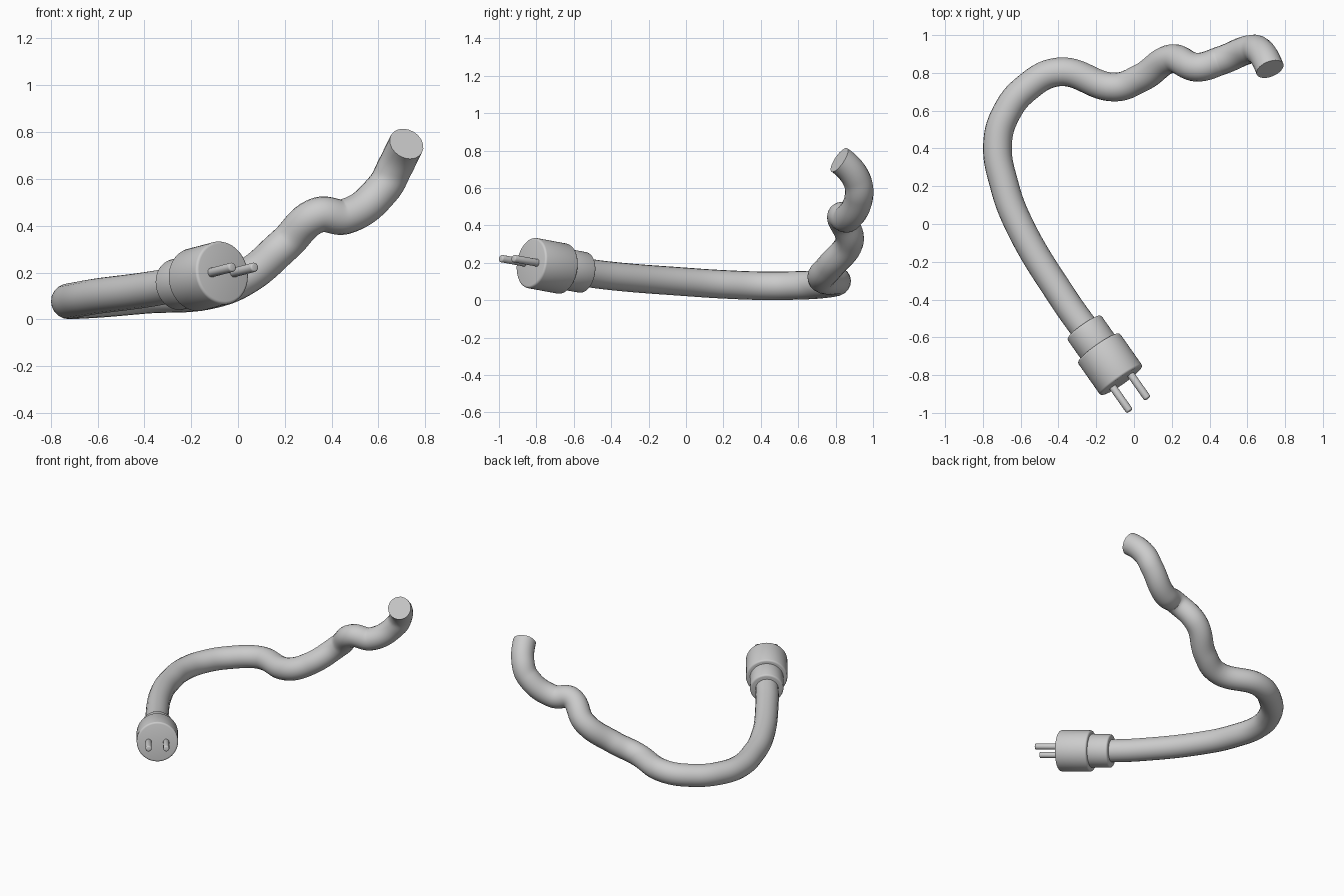
import bpy, bmesh, math
from mathutils import Matrix, Vector

if "Cube" in bpy.data.objects:
    bpy.data.objects.remove(bpy.data.objects["Cube"], do_unlink=True)

grey = bpy.data.materials.new("light_grey")
grey.use_nodes = True
colour = (0.6, 0.6, 0.6, 1)
grey.diffuse_color = colour
grey.node_tree.nodes["Principled BSDF"].inputs["Base Color"].default_value = colour

# Plug frame: local z runs out of the face, local x through both prongs
face_centre = Vector((-0.065, -0.83, 0.2))
axis = Vector((0.57, -0.81, 0.15)).normalized()
across = Vector((0.82, 0.577, 0)).normalized()
across = (across - axis * across.dot(axis)).normalized()
plug_frame = Matrix.Translation(face_centre) @ Matrix(
    (across, axis.cross(across), axis)).transposed().to_4x4()


def finish(obj):
    bpy.ops.object.select_all(action='DESELECT')
    obj.select_set(True)
    bpy.context.view_layer.objects.active = obj
    bpy.ops.object.shade_smooth_by_angle(angle=math.radians(35))


def add_cylinder(name, radius, back, front, bevel, sides, x=0):
    """Round-edged cylinder along the plug axis."""
    bm = bmesh.new()
    bmesh.ops.create_cone(bm, cap_ends=True, segments=sides, radius1=radius,
                          radius2=radius, depth=front - back)
    rims = [e for e in bm.edges if abs(e.verts[0].co.z - e.verts[1].co.z) < 1e-5]
    bmesh.ops.bevel(bm, geom=rims, offset=bevel, segments=3, profile=0.5,
                    affect='EDGES')
    bmesh.ops.translate(bm, verts=bm.verts, vec=(x, 0, (front + back) / 2))
    bm.transform(plug_frame)
    mesh = bpy.data.meshes.new(name)
    bm.to_mesh(mesh)
    bm.free()
    mesh.materials.append(grey)
    obj = bpy.data.objects.new(name, mesh)
    bpy.context.collection.objects.link(obj)
    finish(obj)


# Plug
add_cylinder("plug_body", 0.136, -0.217, 0, 0.012, 48)
add_cylinder("plug_collar", 0.11, -0.353, -0.2, 0.012, 48)
for side, x in (("left", 0.058), ("right", -0.058)):
    add_cylinder(side + "_prong", 0.02, -0.02, 0.158, 0.008, 20, x)

# Cord: a thick tube swept along its wavy centre line
path = [(-0.235, -0.59, 0.155), (-0.37, -0.40, 0.13), (-0.61, 0, 0.098),
        (-0.685, 0.2, 0.085), (-0.722, 0.43, 0.077), (-0.675, 0.59, 0.079),
        (-0.575, 0.715, 0.085), (-0.4, 0.805, 0.1), (-0.1, 0.725, 0.125),
        (0.04, 0.775, 0.185), (0.2, 0.875, 0.32), (0.34, 0.83, 0.445),
        (0.46, 0.865, 0.44), (0.62, 0.925, 0.56), (0.67, 0.91, 0.65),
        (0.72, 0.82, 0.75)]
curve = bpy.data.curves.new("cord_path", 'CURVE')
curve.dimensions = '3D'
curve.bevel_depth = 0.076
curve.bevel_resolution = 8
curve.resolution_u = 12
curve.use_fill_caps = True
spline = curve.splines.new('BEZIER')
spline.bezier_points.add(len(path) - 1)
for point, co in zip(spline.bezier_points, path):
    point.co = co
    point.handle_left_type = point.handle_right_type = 'AUTO'

# The free end turns towards the front and upwards
tip = spline.bezier_points[-1]
tip.handle_left_type = tip.handle_right_type = 'FREE'
turn = Vector((0.32, -0.78, 0.53)) * 0.045
tip.handle_left = tip.co - turn
tip.handle_right = tip.co + turn

helper = bpy.data.objects.new("cord_path", curve)
bpy.context.collection.objects.link(helper)
bpy.context.view_layer.update()
graph = bpy.context.evaluated_depsgraph_get()
mesh = bpy.data.meshes.new_from_object(helper.evaluated_get(graph))
bpy.data.objects.remove(helper, do_unlink=True)

# Weld the end caps to the tube
bm = bmesh.new()
bm.from_mesh(mesh)
bmesh.ops.remove_doubles(bm, verts=bm.verts, dist=1e-5)
bmesh.ops.recalc_face_normals(bm, faces=bm.faces)
bm.to_mesh(mesh)
bm.free()
mesh.materials.clear()
mesh.materials.append(grey)
cord = bpy.data.objects.new("cord", mesh)
bpy.context.collection.objects.link(cord)
finish(cord)
